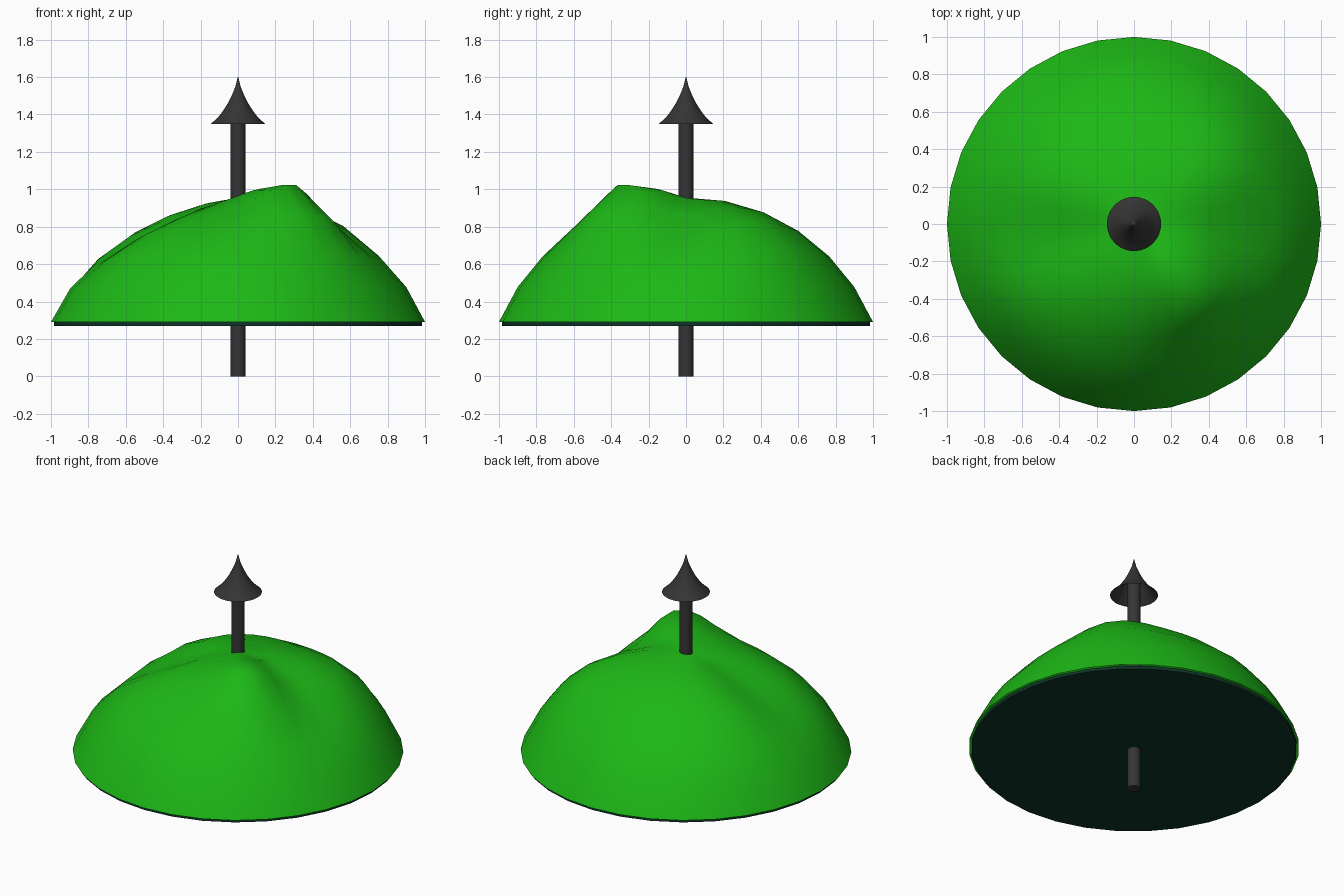
import bpy, bmesh, math

if "Cube" in bpy.data.objects:
    bpy.data.objects.remove(bpy.data.objects["Cube"])

def material(name, rgb):
    m = bpy.data.materials.new(name)
    m.diffuse_color = (*rgb, 1)
    m.use_nodes = True
    m.node_tree.nodes["Principled BSDF"].inputs["Base Color"].default_value = m.diffuse_color
    return m

green = material("grass", (0.012, 0.48, 0.008))
teal = material("soil", (0.004, 0.035, 0.02))
dark = material("iron", (0.035, 0.035, 0.035))

def finish(obj, mat, angle):
    obj.data.materials.append(mat)
    bpy.ops.object.select_all(action='DESELECT')
    obj.select_set(True)
    bpy.context.view_layer.objects.active = obj
    bpy.ops.object.shade_smooth_by_angle(angle=math.radians(angle))

def revolve(name, profile, sides, mat, angle=40, shape=None):
    """Spin (radius, z) points round z; radius 0 closes to a pole point."""
    bm = bmesh.new()
    rings = []
    for r, z in profile:
        n = sides if r > 0 else 1
        ring = []
        for i in range(n):
            a = 2 * math.pi * i / sides
            co = (r * math.cos(a), r * math.sin(a), z)
            ring.append(bm.verts.new(shape(*co) if shape else co))
        rings.append(ring)
    for a, b in zip(rings, rings[1:]):
        for i in range(sides):
            j = (i + 1) % sides
            quad = [a[i % len(a)], a[j % len(a)], b[j % len(b)], b[i % len(b)]]
            bm.faces.new(list(dict.fromkeys(quad)))
    me = bpy.data.meshes.new(name)
    bm.to_mesh(me)
    bm.free()
    obj = bpy.data.objects.new(name, me)
    bpy.context.collection.objects.link(obj)
    finish(obj, mat, angle)

# Sculpted lumps and dents: x, y, height, spread x, spread y
LUMPS = [(0.27, -0.32, 0.155, 0.17, 0.16),
         (-0.48, -0.08, -0.08, 0.24, 0.15),
         (0.52, -0.08, -0.06, 0.14, 0.13),
         (0.48, 0.40, 0.05, 0.17, 0.20)]

def sculpt(x, y, z):
    r = math.hypot(x, y)
    fade = min(1, max(0, (1 - r) / 0.2))
    d = sum(h * math.exp(-((x - cx) / sx) ** 2 / 2 - ((y - cy) / sy) ** 2 / 2)
            for cx, cy, h, sx, sy in LUMPS) * fade
    s = 1 + 0.4 * d
    return (x * s, y * s, z + d)

# Hill: cap of a sphere, cut six rings down
R, CZ = 1.0824, -0.124
cap = []
for k in range(6, -1, -1):
    t = math.radians(11.25 * k)
    cap.append((R * math.sin(t) if k else 0, CZ + R * math.cos(t)))
revolve("hill", cap, 32, green, 80, sculpt)

# Thin base plate under the hill
revolve("base_plate", [(0, 0.27), (0.985, 0.27), (0.985, 0.29), (0, 0.29)], 32, teal)

# Pole through the hill
revolve("pole", [(0, 0), (0.04, 0), (0.04, 1.45), (0, 1.45)], 32, dark)

# Flared hollow tip
tip = [(0.145, 1.35), (0.117, 1.375), (0.094, 1.40), (0.06, 1.45),
       (0.034, 1.50), (0.014, 1.55), (0, 1.605)]
revolve("pole_tip", tip, 32, dark, 80)
